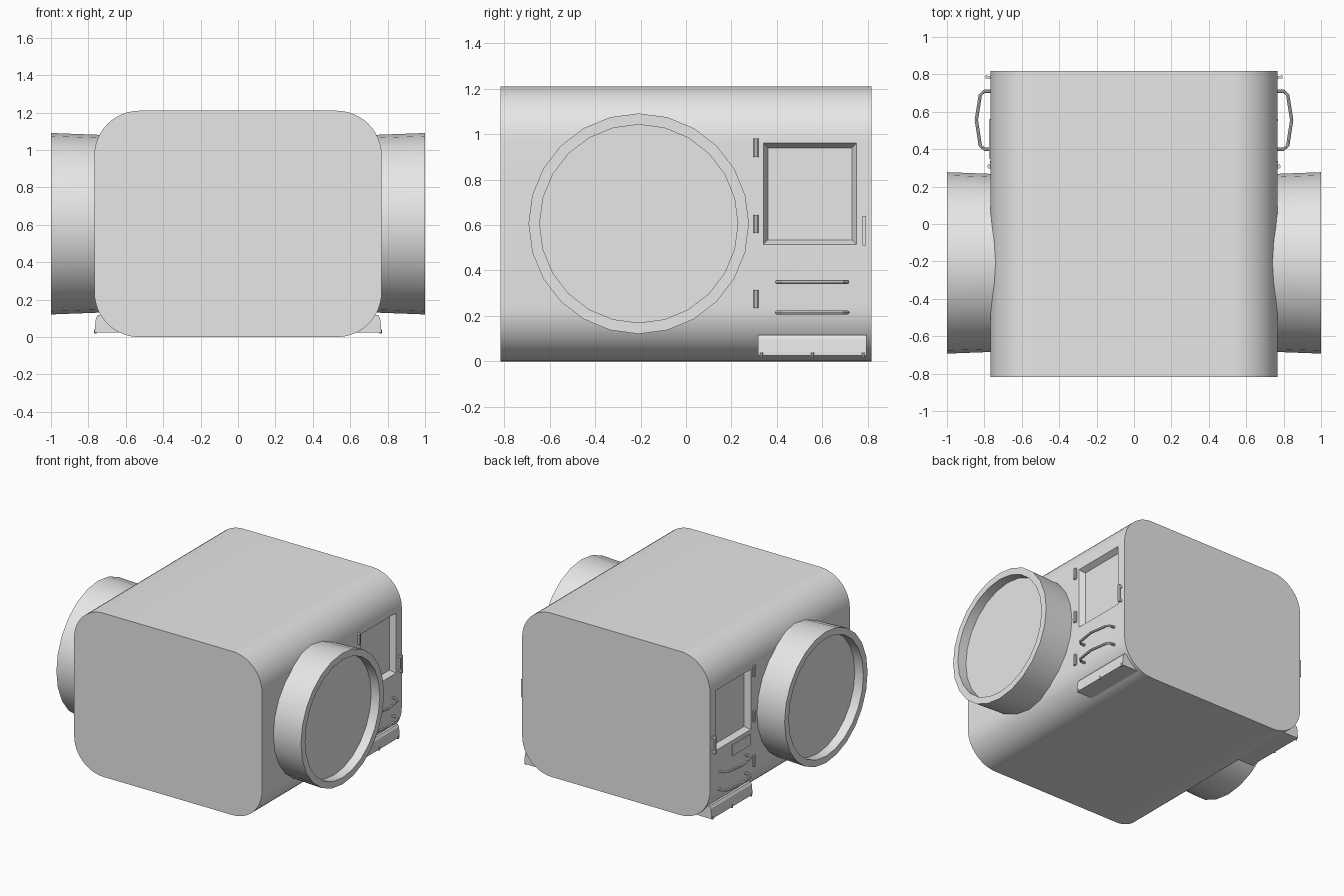
import bpy, bmesh, math
from mathutils import Matrix, Vector

default = bpy.data.objects.get("Cube")
if default:
    bpy.data.objects.remove(default, do_unlink=True)

grey = bpy.data.materials.new("plain_grey")
grey.use_nodes = True
colour = (0.8, 0.8, 0.8, 1)
grey.diffuse_color = colour
grey.node_tree.nodes["Principled BSDF"].inputs["Base Color"].default_value = colour


def finish(name, bm, mirror=True):
    """Turn a bmesh into an object, optionally mirrored to the other side."""
    bmesh.ops.recalc_face_normals(bm, faces=bm.faces)
    mesh = bpy.data.meshes.new(name)
    bm.to_mesh(mesh)
    bm.free()
    mesh.materials.append(grey)
    obj = bpy.data.objects.new(name, mesh)
    bpy.context.collection.objects.link(obj)
    if mirror:
        obj.modifiers.new("mirror", 'MIRROR').use_bisect_axis[0] = False
    return obj


def smooth(obj):
    bpy.ops.object.select_all(action='DESELECT')
    obj.select_set(True)
    bpy.context.view_layer.objects.active = obj
    bpy.ops.object.shade_smooth_by_angle(angle=math.radians(30))


def loft(bm, rings):
    """Skin a list of point rings and cap both ends."""
    loops = [[bm.verts.new(p) for p in ring] for ring in rings]
    n = len(loops[0])
    for a, b in zip(loops, loops[1:]):
        for i in range(n):
            j = (i + 1) % n
            bm.faces.new((a[i], a[j], b[j], b[i]))
    bm.faces.new(loops[0])
    bm.faces.new(loops[-1])


def box(bm, x, y, z):
    size = [b - a for a, b in (x, y, z)]
    mid = [(a + b) / 2 for a, b in (x, y, z)]
    bmesh.ops.create_cube(bm, size=1, matrix=Matrix.Translation(mid) @ Matrix.Diagonal((*size, 1)))


def rod(bm, y, z, x, radius, length):
    """Upright cylinder starting at height z."""
    bmesh.ops.create_cone(bm, cap_ends=True, segments=10, radius1=radius, radius2=radius,
                          depth=length, matrix=Matrix.Translation((x, y, z + length / 2)))


# Main body: rounded rectangle section run front to back
HALF_W, HALF_L, HEIGHT, R, STEPS = 0.768, 0.817, 1.21, 0.24, 12
section = []
for k, (sx, sz) in enumerate([(1, 1), (-1, 1), (-1, -1), (1, -1)]):
    for i in range(STEPS + 1):
        a = (k + i / STEPS) * math.pi / 2
        section.append((sx * (HALF_W - R) + R * math.cos(a),
                        HEIGHT / 2 + sz * (HEIGHT / 2 - R) + R * math.sin(a)))
bm = bmesh.new()
loft(bm, [[(x, y, z) for x, z in section] for y in (-HALF_L, HALF_L)])
body = finish("body", bm, mirror=False)

# Recessed door windows with sloped reveals, cut on both sides
bm = bmesh.new()
for s in (1, -1):
    rings = []
    for x, inset in ((HALF_W + 0.02, -0.01), (HALF_W - 0.04, 0.02)):
        y0, y1, z0, z1 = 0.34 + inset, 0.75 - inset, 0.515 + inset, 0.96 - inset
        rings.append([(s * x, y0, z0), (s * x, y1, z0), (s * x, y1, z1), (s * x, y0, z1)])
    loft(bm, rings)
cutter = finish("window_cutter", bm, mirror=False)
cutter.hide_render = True
cut = body.modifiers.new("windows", 'BOOLEAN')
cut.operation, cut.solver, cut.object = 'DIFFERENCE', 'EXACT', cutter
bpy.context.view_layer.objects.active = body
bpy.ops.object.modifier_apply(modifier=cut.name)
bpy.data.objects.remove(cutter, do_unlink=True)
smooth(body)

# Large round side drums with recessed discs
SIDES = 24
bm = bmesh.new()
rings = []
for x, r in ((0.55, 0.468), (1.0, 0.485), (1.0, 0.436), (0.93, 0.436)):
    rings.append([(x, -0.208 + r * math.cos(i * math.tau / SIDES),
                   0.606 + r * math.sin(i * math.tau / SIDES)) for i in range(SIDES)])
loft(bm, rings)
smooth(finish("side_drums", bm))

# Door hinges
bm = bmesh.new()
for z in (0.235, 0.565, 0.9):
    rod(bm, 0.308, z, HALF_W + 0.004, 0.012, 0.08)
smooth(finish("door_hinges", bm))

# Door latch: upright bar on two short stubs
bm = bmesh.new()
box(bm, (0.783, 0.795), (0.777, 0.793), (0.51, 0.64))
for z in (0.515, 0.62):
    box(bm, (0.75, 0.785), (0.779, 0.791), (z, z + 0.015))
finish("door_latch", bm)

# Bowed grab handles
path = [Vector(p) for p in ((0.745, 0.4), (0.8, 0.4), (0.822, 0.42), (0.843, 0.556),
                            (0.822, 0.69), (0.8, 0.71), (0.745, 0.71))]
bm = bmesh.new()
for z in (0.35, 0.215):
    rings = []
    for i, p in enumerate(path):
        along = (path[min(i + 1, len(path) - 1)] - path[max(i - 1, 0)]).normalized()
        side = Vector((-along.y, along.x))
        ring = []
        for k in range(8):
            a = k * math.tau / 8
            q = p + side * 0.009 * math.cos(a)
            ring.append((q.x, q.y, z + 0.009 * math.sin(a)))
        rings.append(ring)
    loft(bm, rings)
smooth(finish("grab_handles", bm))

# Boarding steps below the doors
profile = [(0.55, 0.025), (0.766, 0.025), (0.766, 0.04), (0.76, 0.1), (0.75, 0.117), (0.65, 0.117)]
bm = bmesh.new()
loft(bm, [[(x, y, z) for x, z in profile] for y in (0.317, 0.795)])
finish("boarding_steps", bm)

# Small pegs along the lower edge of each step
bm = bmesh.new()
for y in (0.332, 0.556, 0.78):
    rod(bm, y, 0.018, 0.764, 0.007, 0.022)
smooth(finish("step_pegs", bm))

# Single thin plate below one window
bm = bmesh.new()
box(bm, (-HALF_W - 0.006, -HALF_W + 0.002), (0.35, 0.56), (0.405, 0.485))
finish("door_plate", bm, mirror=False)
